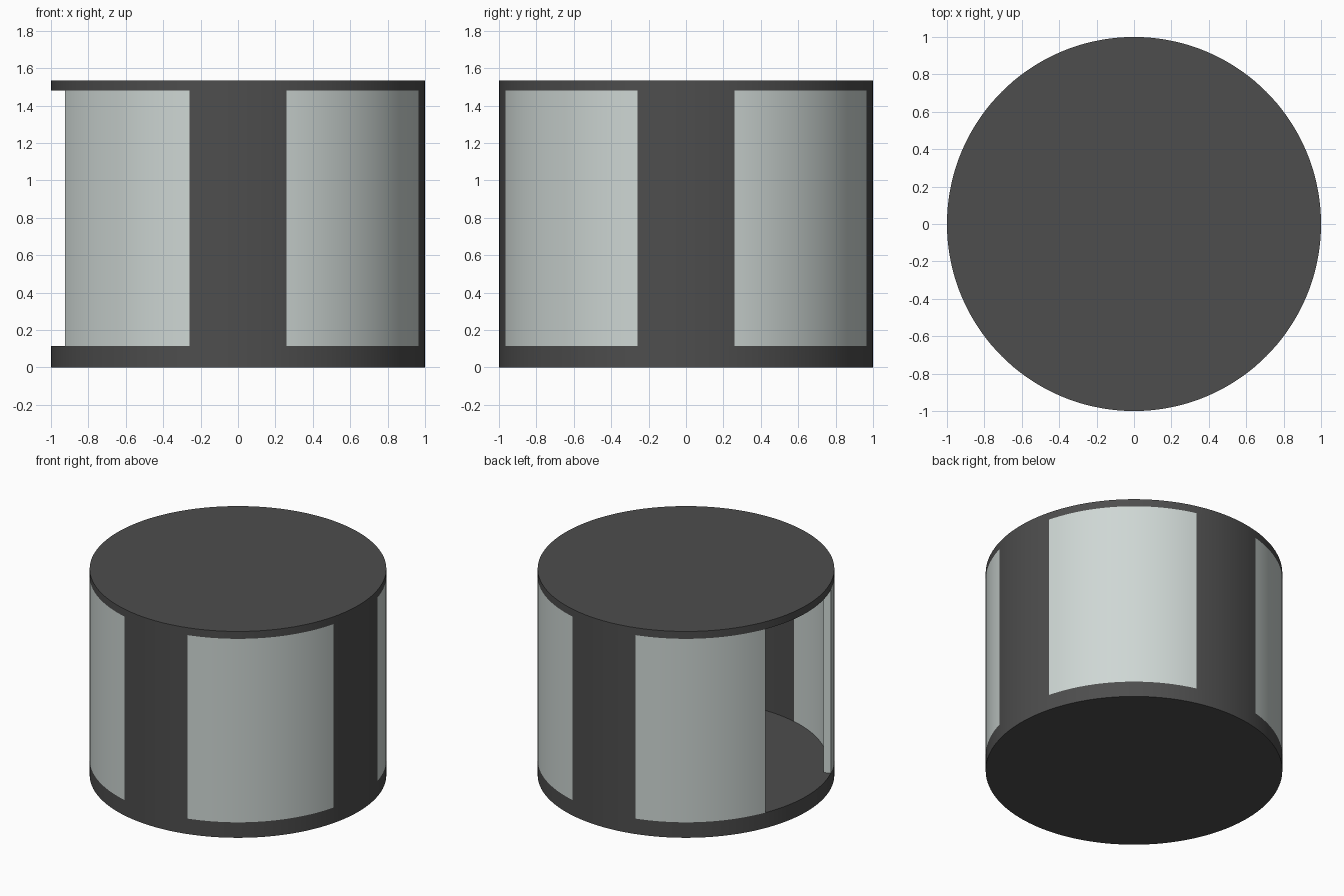
import bpy, bmesh
from math import radians, cos, sin

if "Cube" in bpy.data.objects:
    bpy.data.objects.remove(bpy.data.objects["Cube"])

FLOOR, CEIL, TOP = 0.115, 1.48, 1.535
R_OUT, R_IN, STEP = 1.0, 0.95, 2.5


def material(name, colour):
    m = bpy.data.materials.new(name)
    m.diffuse_color = (*colour, 1)
    m.use_nodes = True
    m.node_tree.nodes["Principled BSDF"].inputs["Base Color"].default_value = m.diffuse_color
    return m


dark = material("dark_metal", (0.075, 0.075, 0.075))
glass = material("pale_glass", (0.62, 0.68, 0.66))


def finish(name, bm, mat):
    bmesh.ops.recalc_face_normals(bm, faces=bm.faces)
    mesh = bpy.data.meshes.new(name)
    bm.to_mesh(mesh)
    bm.free()
    ob = bpy.data.objects.new(name, mesh)
    bpy.context.collection.objects.link(ob)
    mesh.materials.append(mat)
    bpy.ops.object.select_all(action='DESELECT')
    ob.select_set(True)
    bpy.context.view_layer.objects.active = ob
    bpy.ops.object.shade_smooth_by_angle(angle=radians(30))


def prism(name, outline, z0, z1, mat):
    """Extrude a flat outline from z0 up to z1."""
    bm = bmesh.new()
    face = bm.faces.new([bm.verts.new((x, y, z0)) for x, y in outline])
    ext = bmesh.ops.extrude_face_region(bm, geom=[face], use_keep_orig=True)
    verts = [v for v in ext["geom"] if isinstance(v, bmesh.types.BMVert)]
    bmesh.ops.translate(bm, verts=verts, vec=(0, 0, z1 - z0))
    finish(name, bm, mat)


def arc(r, a0, a1):
    n = round((a1 - a0) / STEP)
    angles = [radians(a0 + (a1 - a0) * i / n) for i in range(n + 1)]
    return [(r * cos(a), r * sin(a)) for a in angles]


def wall(name, a0, a1, mat):
    prism(name, arc(R_OUT, a0, a1) + arc(R_IN, a0, a1)[::-1], FLOOR, CEIL, mat)


# Floor and roof discs
circle = arc(R_OUT, 0, 360)[:-1]
prism("floor_slab", circle, 0, FLOOR, dark)
prism("roof_slab", circle, CEIL, TOP, dark)

# Curved posts at the right, back and front; the left is the open doorway
for name, a in (("right_post", 0), ("back_post", 90), ("front_post", 270)):
    wall(name, a - 15, a + 15, dark)

# Curved glass panels, the left pair stopping at the doorway
wall("back_right_glass", 15, 75, glass)
wall("back_left_glass", 105, 157.5, glass)
wall("front_left_glass", 202.5, 255, glass)
wall("front_right_glass", 285, 345, glass)
